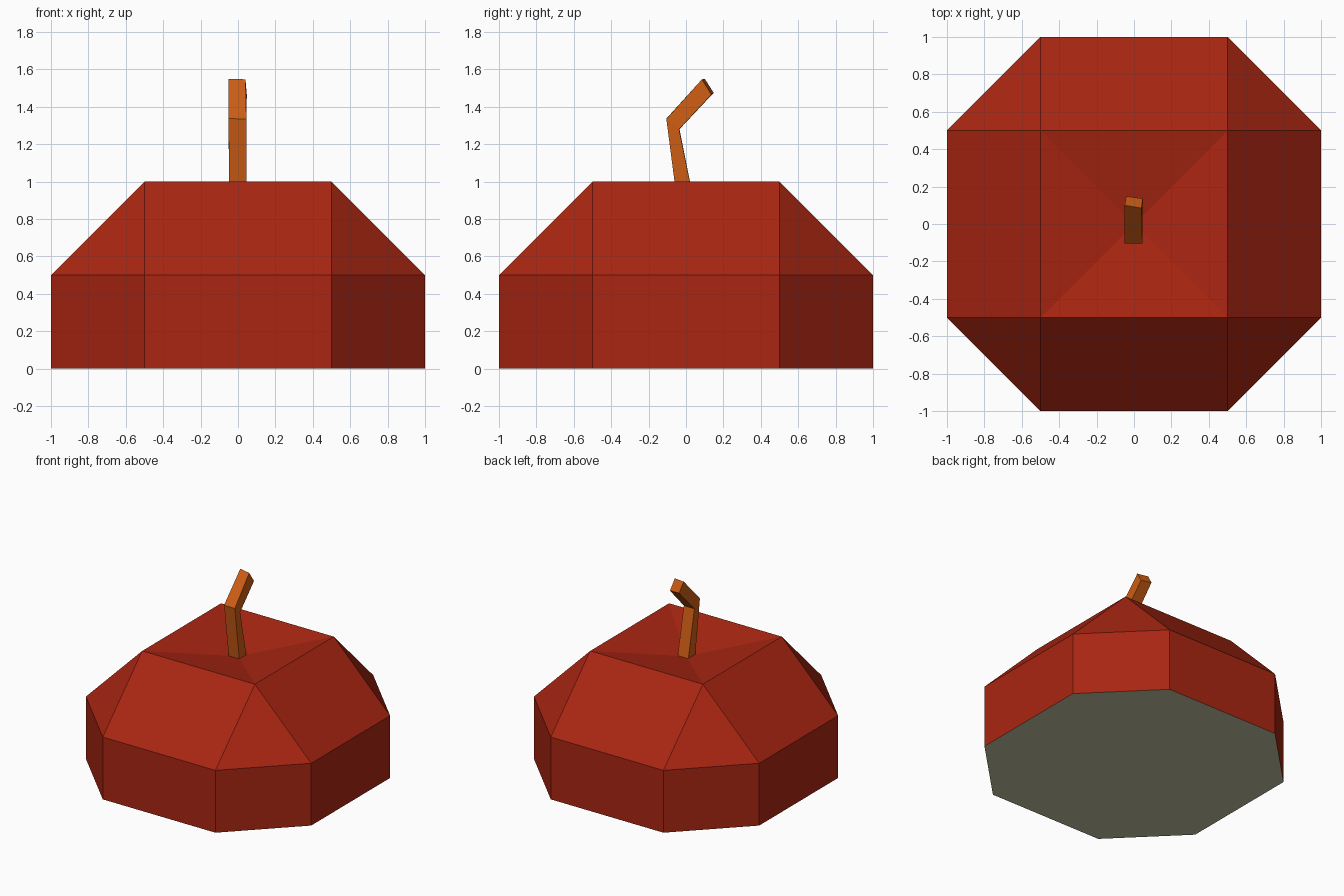
import bpy, bmesh

if "Cube" in bpy.data.objects:
    bpy.data.objects.remove(bpy.data.objects["Cube"])


def material(name, rgb):
    m = bpy.data.materials.new(name)
    m.diffuse_color = (*rgb, 1.0)
    m.use_nodes = True
    m.node_tree.nodes["Principled BSDF"].inputs["Base Color"].default_value = m.diffuse_color
    return m


def finish(name, bm, mats):
    bmesh.ops.recalc_face_normals(bm, faces=bm.faces)
    me = bpy.data.meshes.new(name)
    bm.to_mesh(me)
    bm.free()
    for m in mats:
        me.materials.append(m)
    ob = bpy.data.objects.new(name, me)
    bpy.context.collection.objects.link(ob)
    return ob


def ring(bm, pts):
    return [bm.verts.new(p) for p in pts]


def bridge(bm, a, b):
    n = len(a)
    for i in range(n):
        j = (i + 1) % n
        bm.faces.new((a[i], a[j], b[j], b[i]))


red = material("deep red skin", (0.40, 0.019, 0.006))
pale = material("pale grey base", (0.54, 0.54, 0.38))
orange = material("orange brown stem", (0.61, 0.11, 0.007))

# Body: octagonal wall, sloped shoulders, dimpled square top
octagon = [(-0.5, -1), (0.5, -1), (1, -0.5), (1, 0.5),
           (0.5, 1), (-0.5, 1), (-1, 0.5), (-1, -0.5)]
square = [(-0.5, -0.5), (0.5, -0.5), (0.5, 0.5), (-0.5, 0.5)]
bm = bmesh.new()
low = ring(bm, [(x, y, 0) for x, y in octagon])
mid = ring(bm, [(x, y, 0.5) for x, y in octagon])
top = ring(bm, [(x, y, 1) for x, y in square])
dimple = bm.verts.new((0, 0, 0.9))
bridge(bm, low, mid)
for i in range(4):
    a, b = top[i], top[(i + 1) % 4]
    p, q, r = mid[2 * i], mid[2 * i + 1], mid[(2 * i + 2) % 8]
    bm.faces.new((p, q, b, a))       # shoulder
    bm.faces.new((q, r, b))          # corner
    bm.faces.new((a, b, dimple))     # dimple
bm.faces.new(low[::-1]).material_index = 1   # underside
finish("body", bm, [red, pale])

# Stem: bent square bar, slightly twisted at the tip
bm = bmesh.new()
rings = [ring(bm, pts) for pts in (
    [(-0.048, -0.047, 0.89), (0.046, -0.047, 0.89),
     (0.046, 0.043, 0.89), (-0.048, 0.043, 0.89)],
    [(-0.05, -0.105, 1.337), (0.045, -0.105, 1.335),
     (0.045, -0.037, 1.28), (-0.05, -0.035, 1.28)],
    [(-0.05, 0.10, 1.55), (0.04, 0.085, 1.547),
     (0.047, 0.136, 1.465), (-0.042, 0.148, 1.475)])]
bridge(bm, rings[0], rings[1])
bridge(bm, rings[1], rings[2])
bm.faces.new(rings[0][::-1])
bm.faces.new(rings[2])
finish("stem", bm, [orange])
